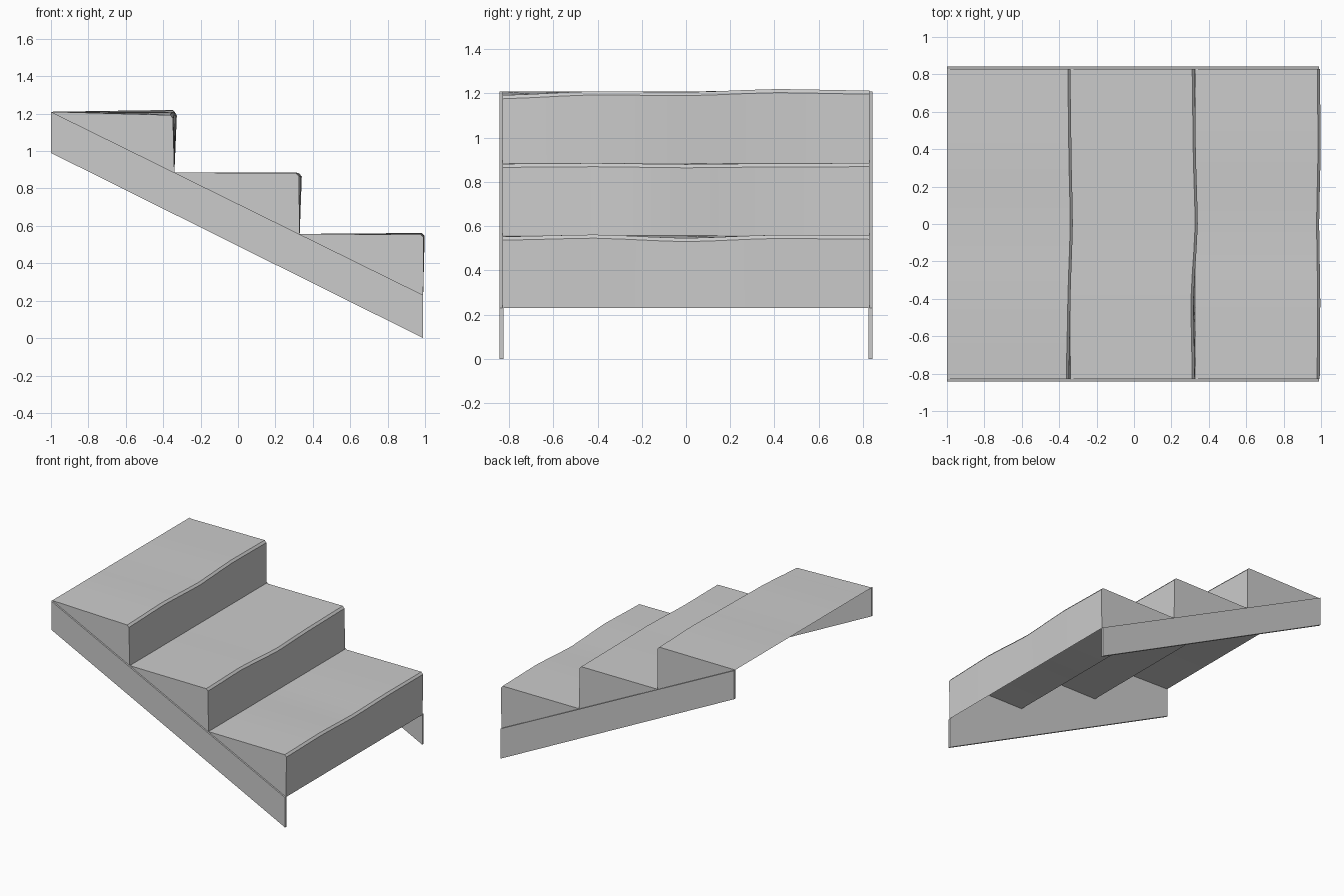
import bpy, bmesh

if "Cube" in bpy.data.objects:
    bpy.data.objects.remove(bpy.data.objects["Cube"])

HALF = 0.83          # half width of the treads
BACK = [-1.0, -0.34, 0.33]
FRONT = [-0.34, 0.33, 0.99]
TOP = [1.21, 0.885, 0.557]
FOOT = [0.885, 0.557, 0.23]
# worn nosing offsets at five stations across the width
WEAR_X = [[-0.008, 0.0, 0.013, 0.005, 0.0],
          [-0.005, -0.012, 0.011, 0.0, -0.005],
          [0.003, 0.006, 0.0, 0.008, 0.004]]
WEAR_Z = [[-0.018, 0.0, -0.004, 0.01, 0.003],
          [-0.003, 0.0, -0.005, -0.001, 0.0],
          [-0.004, 0.005, -0.011, 0.004, 0.0]]


def finish(bm, name):
    me = bpy.data.meshes.new(name)
    bm.to_mesh(me)
    bm.free()
    ob = bpy.data.objects.new(name, me)
    bpy.context.collection.objects.link(ob)
    return ob


def ease(vals, t):
    # soft interpolation between wear stations
    s = t * (len(vals) - 1)
    i = min(int(s), len(vals) - 2)
    f = s - i
    f = 0.5 * f + 0.5 * f * f * (3 - 2 * f)
    return vals[i] + (vals[i + 1] - vals[i]) * f


# Steps: open tread and riser sheet with worn nosing and closed ends
def make_step(i):
    bm = bmesh.new()
    n = 12
    rows = []
    for k in range(n + 1):
        t = k / n
        y = -HALF + 2 * HALF * t
        x = FRONT[i] + ease(WEAR_X[i], t)
        z = TOP[i] + ease(WEAR_Z[i], t)
        pts = [(BACK[i], TOP[i]), (x - 0.014, z), (x, z - 0.016), (FRONT[i], FOOT[i])]
        rows.append([bm.verts.new((px, y, pz)) for px, pz in pts])
    for a, b in zip(rows, rows[1:]):
        for j in range(3):
            bm.faces.new((a[j], a[j + 1], b[j + 1], b[j]))
    # End cheeks reach slightly below the stringer's top edge
    for row, y in ((rows[0], -HALF), (rows[-1], HALF)):
        low = bm.verts.new((BACK[i], y, TOP[i] - 0.165))
        face = row + [low]
        bm.faces.new(face[::-1] if y < 0 else face)
    bmesh.ops.recalc_face_normals(bm, faces=bm.faces)
    bm.normal_update()
    if sum(f.normal.z for f in bm.faces) < 0:
        bmesh.ops.reverse_faces(bm, faces=bm.faces)
    ob = finish(bm, "step_%d" % (i + 1))
    bpy.ops.object.select_all(action='DESELECT')
    bpy.context.view_layer.objects.active = ob
    ob.select_set(True)
    bpy.ops.object.shade_smooth_by_angle(angle=0.5)


for i in range(3):
    make_step(i)


# Stringers: sloped side boards
def make_stringer(name, side):
    bm = bmesh.new()
    prof = [(-1, 0.99), (0.99, 0.0), (0.99, 0.23), (-1, 1.21)]
    face = bm.faces.new([bm.verts.new((x, side * 0.826, z)) for x, z in prof])
    ext = bmesh.ops.extrude_face_region(bm, geom=[face], use_keep_orig=True)
    for v in ext["geom"]:
        if isinstance(v, bmesh.types.BMVert):
            v.co.y = side * 0.842
    bmesh.ops.recalc_face_normals(bm, faces=bm.faces)
    finish(bm, name)


make_stringer("front_stringer", -1)
make_stringer("back_stringer", 1)
